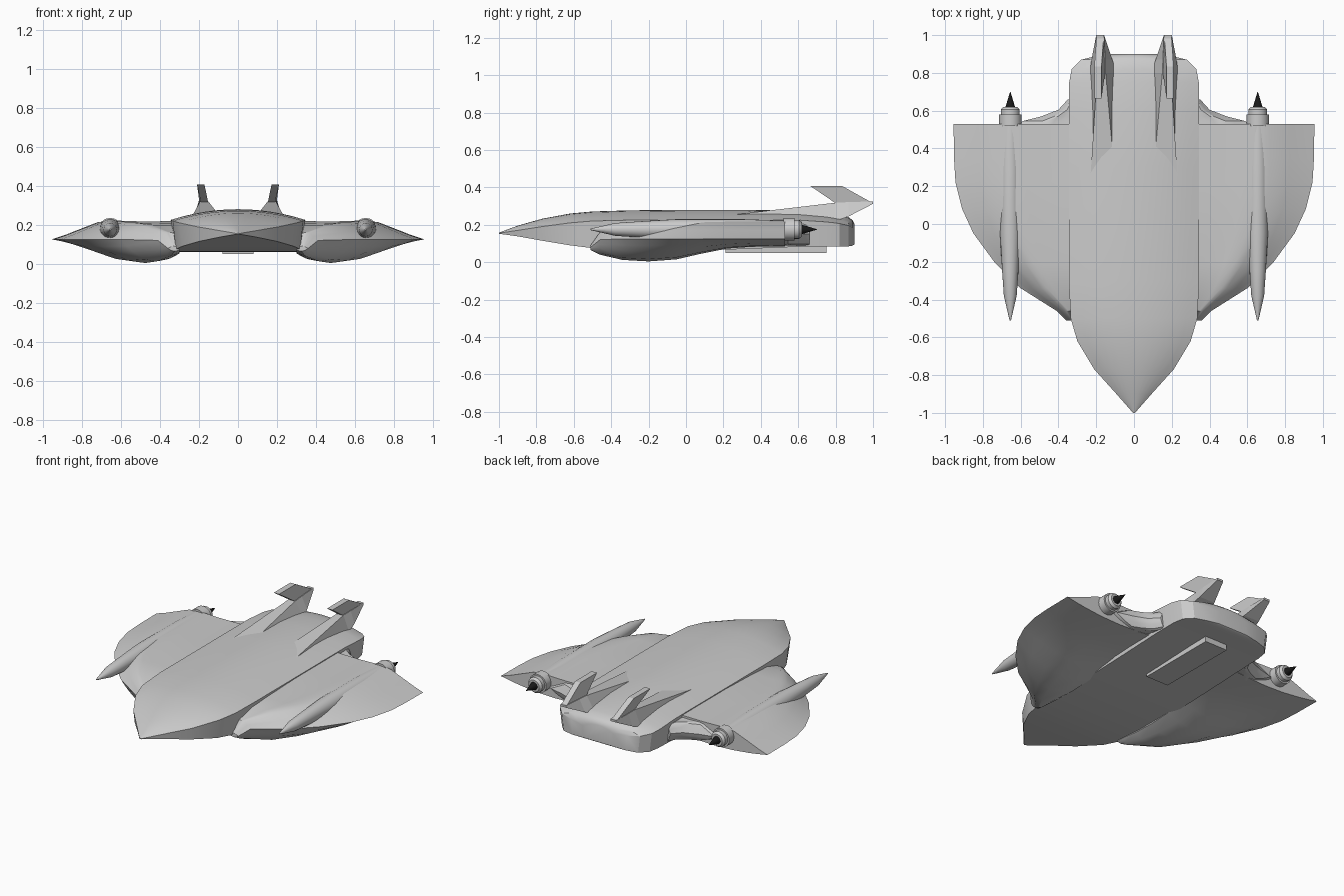
import bpy, bmesh, math

if "Cube" in bpy.data.objects:
    bpy.data.objects.remove(bpy.data.objects["Cube"])


def loft(name, rings, mirror=False, smooth=30, color=None):
    """Skin a row of matching closed rings and cap both ends."""
    bm = bmesh.new()
    rows = [[bm.verts.new(p) for p in ring] for ring in rings]
    n = len(rows[0])
    for a, b in zip(rows, rows[1:]):
        for i in range(n):
            j = (i + 1) % n
            bm.faces.new((a[i], a[j], b[j], b[i]))
    bm.faces.new(rows[0])
    bm.faces.new(rows[-1])
    bmesh.ops.recalc_face_normals(bm, faces=bm.faces)
    mesh = bpy.data.meshes.new(name)
    bm.to_mesh(mesh)
    bm.free()
    ob = bpy.data.objects.new(name, mesh)
    bpy.context.collection.objects.link(ob)
    if mirror:
        ob.modifiers.new("mirror", 'MIRROR')
    if color:
        mat = bpy.data.materials.new(name)
        mat.diffuse_color = color
        mat.use_nodes = True
        mat.node_tree.nodes["Principled BSDF"].inputs["Base Color"].default_value = mat.diffuse_color
        mesh.materials.append(mat)
    if smooth:
        bpy.ops.object.select_all(action='DESELECT')
        ob.select_set(True)
        bpy.context.view_layer.objects.active = ob
        bpy.ops.object.shade_smooth_by_angle(angle=math.radians(smooth))
    return ob


def hull_ring(y, w, top, chine, bottom):
    ring = []
    for i in range(13):
        u = -1 + i / 6
        ring.append((u * w, y, chine + (top - chine) * (1 - u * u)))
    return ring + [(0.95 * w, y, bottom), (-0.95 * w, y, bottom)]


TOP = [(0, 1), (.15, .98), (.3, .97), (.42, .99), (.54, 1.02), (.64, .93), (.8, .5), (.9, .23), (1, 0)]
LOW = [(.9, .3), (.8, .55), (.6, .9), (.4, 1), (.15, .85), (0, .6)]


def wing_ring(y, edge_x, edge_z, top, low):
    span = edge_x - 0.3
    ring = [(0.3 + span * t, y, edge_z + (top - edge_z) * f) for t, f in TOP]
    return ring + [(0.3 + span * t, y, edge_z + (low - edge_z) * f) for t, f in LOW]


def circle_ring(y, r, x=0.655, z=0.175, n=20):
    return [(x + r * math.cos(2 * math.pi * i / n), y, z + r * math.sin(2 * math.pi * i / n))
            for i in range(n)]


# Main body: pointed nose, chined sides, rounded tail
loft("fuselage", [hull_ring(*s) for s in [
    (-1, .005, .158, .155, .152), (-.9, .093, .195, .17, .138),
    (-.77, .21, .232, .19, .115), (-.62, .30, .26, .21, .09),
    (-.5, .335, .271, .22, .075), (-.3, .345, .277, .225, .062),
    (0, .345, .28, .225, .06), (.3, .345, .28, .225, .07),
    (.6, .345, .275, .225, .082), (.75, .343, .262, .215, .085),
    (.82, .33, .252, .207, .085), (.87, .28, .24, .195, .085),
    (.89, .2, .225, .185, .088), (.9, .11, .205, .175, .095)]])

# Thick curved wings with a blunt trailing face
loft("wing", [wing_ring(*s) for s in [
    (-.51, .36, .08, .09, .065), (-.46, .41, .12, .16, .04),
    (-.34, .60, .125, .2, .012), (-.2, .74, .125, .21, .004),
    (-.05, .85, .125, .215, .015), (.08, .91, .125, .22, .045),
    (.22, .945, .125, .22, .073), (.35, .953, .125, .22, .082),
    (.53, .955, .125, .22, .085)]], mirror=True)

# Fillet between wing trailing edge and tail
loft("wing_root_fillet", [wing_ring(*s) for s in [
    (.5, .64, .15, .21, .088), (.545, .59, .15, .205, .09),
    (.57, .49, .15, .205, .09), (.605, .40, .15, .205, .09),
    (.66, .35, .15, .2, .09)]], mirror=True)

# Engine pods, nozzles and dark exhaust cones
loft("engine_pod", [circle_ring(y, r) for y, r in [
    (-.51, .004), (-.38, .034), (-.25, .043), (-.05, .055), (.3, .055), (.55, .046)]], mirror=True)
loft("nozzle", [circle_ring(y, r) for y, r in [
    (.52, .06), (.58, .06), (.58, .05), (.605, .05), (.62, .038)]], mirror=True)
loft("exhaust_cone", [circle_ring(y, r) for y, r in [(.61, .028), (.70, .001)]],
     mirror=True, color=(.01, .01, .01, 1))


def box_ring(y, low, high):
    (x0, x1, z0), (x2, x3, z1) = low, high
    return [(x0, y, z0), (x1, y, z0), (x3, y, z1), (x2, y, z1)]


# Tail fairings rising to the rear, with swept blades on top
loft("fin_fairing", [
    box_ring(.18, (.09, .235, .2), (.095, .235, .245)),
    box_ring(.8, (.09, .235, .22), (.15, .195, .318)),
    box_ring(.87, (.115, .225, .245), (.153, .198, .321)),
    box_ring(1.0, (.158, .2, .312), (.158, .2, .325))], mirror=True, smooth=0)
loft("fin_blade", [
    [(x, y, .315) for x, y in [(.153, .8), (.19, .8), (.198, 1.0), (.16, 1.0)]],
    [(x, y, .407) for x, y in [(.172, .665), (.21, .665), (.21, .835), (.172, .835)]]],
    mirror=True, smooth=0)

# Belly skid
loft("belly_skid", [box_ring(y, (-.08, .08, .05), (-.08, .08, .1)) for y in (.21, .75)], smooth=0)
